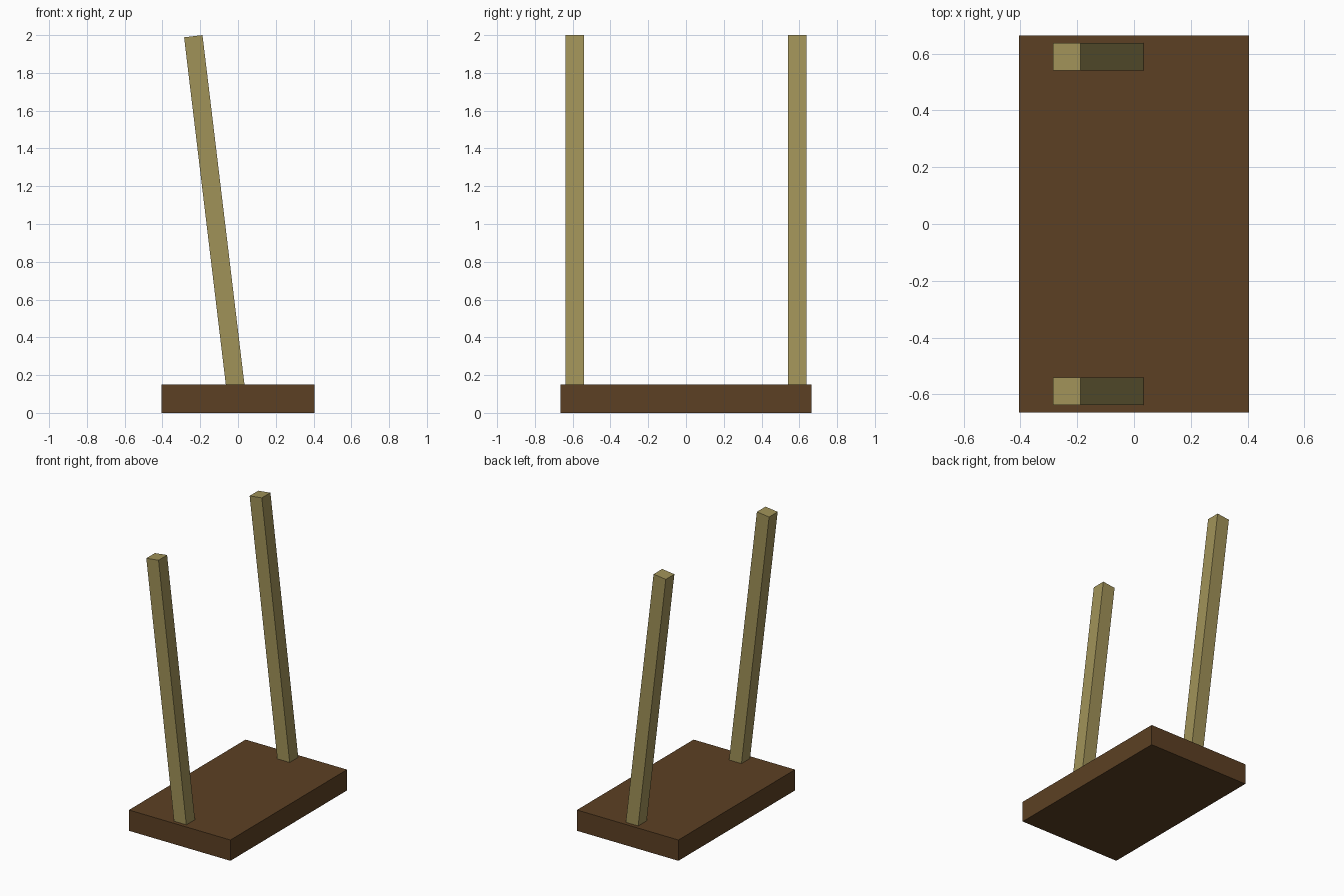
import bpy, math
from mathutils import Matrix, Vector

if "Cube" in bpy.data.objects:
    bpy.data.objects.remove(bpy.data.objects["Cube"])


def material(name, rgb):
    m = bpy.data.materials.new(name)
    m.diffuse_color = (*rgb, 1.0)
    m.use_nodes = True
    m.node_tree.nodes["Principled BSDF"].inputs["Base Color"].default_value = m.diffuse_color
    return m


def box(name, size, matrix, mat):
    bpy.ops.mesh.primitive_cube_add(size=1)
    ob = bpy.context.object
    ob.name = name
    ob.data.transform(matrix @ Matrix.Diagonal((*size, 1)))
    ob.data.materials.append(mat)
    return ob


brown = material("dark brown wood", (0.107, 0.051, 0.017))
tan = material("olive tan wood", (0.352, 0.287, 0.098))

# Base slab
box("base", (0.81, 1.33, 0.15), Matrix.Translation((0, 0, 0.075)), brown)

# Two leaning square posts, sunk slightly into the base
width, length, lean = 0.098, 1.888, math.radians(6.85)
tilt = Matrix.Rotation(-lean, 4, 'Y')
top_corner = Vector((-0.188, 0, 2.0))
center = top_corner - tilt @ Vector((width / 2, 0, length / 2))
for side, label in ((-1, "front"), (1, "back")):
    place = Matrix.Translation((center.x, side * 0.589, center.z)) @ tilt
    box(label + "_post", (width, width, length), place, tan)
